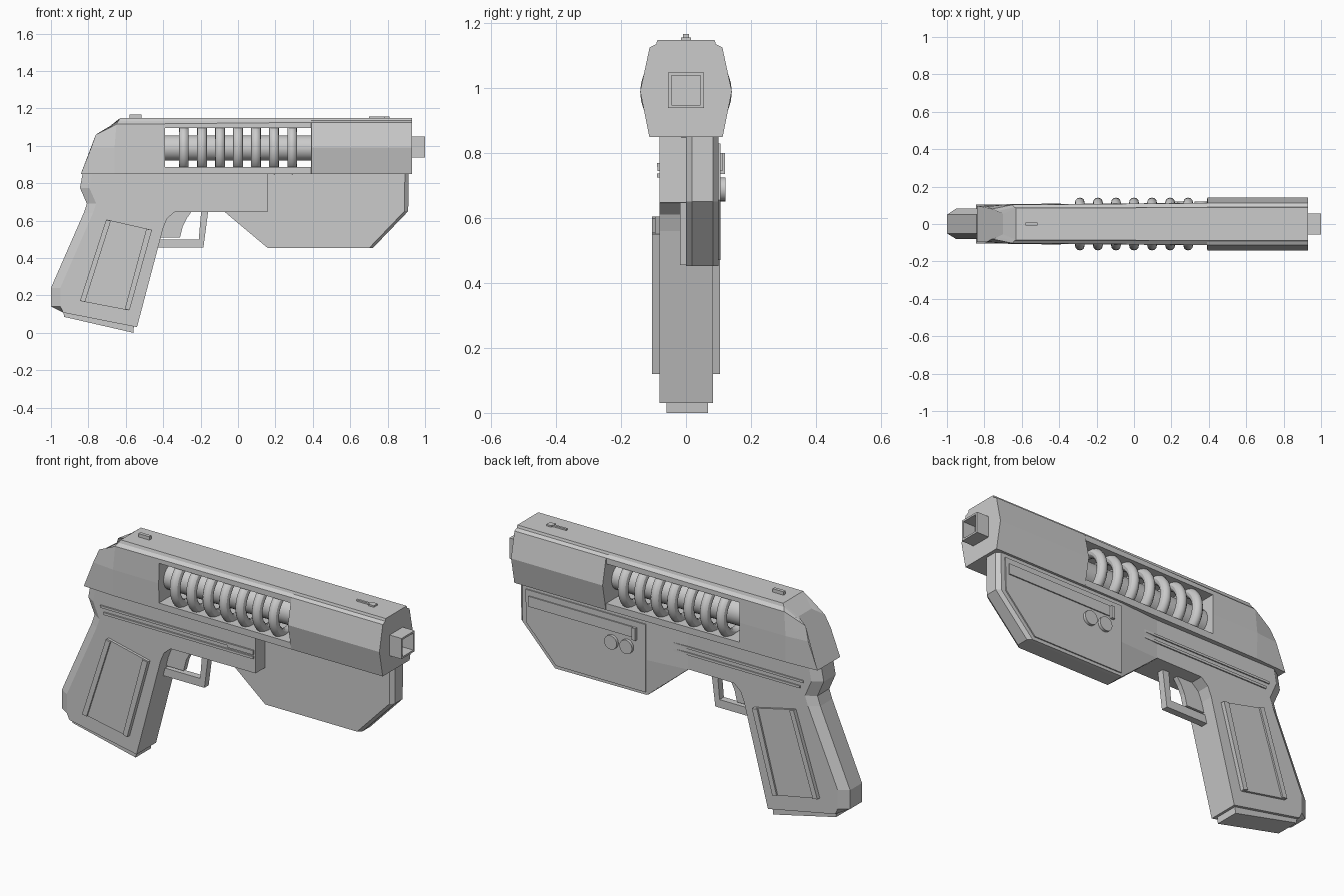
import bpy, bmesh
from math import pi

if "Cube" in bpy.data.objects:
    bpy.data.objects.remove(bpy.data.objects["Cube"])


def loft(name, rings):
    """Skin a list of equal-length closed 3D rings and cap both ends."""
    bm = bmesh.new()
    vs = [[bm.verts.new(p) for p in r] for r in rings]
    n = len(rings[0])
    for a, b in zip(vs, vs[1:]):
        for i in range(n):
            j = (i + 1) % n
            bm.faces.new((a[i], a[j], b[j], b[i]))
    bm.faces.new(vs[0])
    bm.faces.new(vs[-1])
    bmesh.ops.recalc_face_normals(bm, faces=bm.faces)
    me = bpy.data.meshes.new(name)
    bm.to_mesh(me)
    bm.free()
    ob = bpy.data.objects.new(name, me)
    bpy.context.collection.objects.link(ob)
    return ob


def plate(name, pts, y0, y1):
    """Extrude an x/z outline between two y values."""
    return loft(name, [[(x, y, z) for x, z in pts] for y in (y0, y1)])


def box(name, x0, x1, y0, y1, z0, z1):
    return plate(name, [(x0, z0), (x1, z0), (x1, z1), (x0, z1)], y0, y1)


def cut(ob, cutter):
    cutter.hide_render = True
    m = ob.modifiers.new("cut", 'BOOLEAN')
    m.operation, m.solver, m.object = 'DIFFERENCE', 'EXACT', cutter
    bpy.context.view_layer.objects.active = ob
    bpy.ops.object.modifier_apply(modifier=m.name)
    bpy.data.objects.remove(cutter)


def cross_ring(half):
    """Mirror (x, y, z) points of one side into a full cross-section."""
    return half + [(x, -y, z) for x, y, z in reversed(half)]


def section(x, low, mid, high):
    return cross_ring([(x, low, .85), (x, mid, .99), (x, high, 1.125), (x, .092, 1.135), (x, .088, 1.148)])


# Slide: sloped rear, slim middle, wider hexagonal nose
slide = loft("slide", [
    cross_ring([(-.84, .095, .85), (-.785, .095, .99), (-.76, .08, 1.06), (-.73, .07, 1.07), (-.70, .055, 1.085)]),
    cross_ring([(-.66, .105, .85), (-.66, .107, .99), (-.65, .103, 1.115), (-.64, .09, 1.132), (-.63, .085, 1.148)]),
    section(.39, .113, .115, .112),
    section(.392, .113, .141, .112),
    section(.93, .113, .141, .112)])
cut(slide, box("window_cutter", -.39, .39, -.3, .3, .885, 1.095))

# Square muzzle with a hollow bore
muzzle = box("muzzle", .90, 1.0, -.055, .055, .938, 1.048)
cut(muzzle, box("bore_cutter", .92, 1.1, -.045, .045, .948, 1.038))

# Coil core and rings in the window
bpy.ops.mesh.primitive_cylinder_add(vertices=24, radius=.068, depth=.82, location=(0, 0, .988), rotation=(0, pi / 2, 0))
bpy.context.object.name = "coil_core"
bpy.ops.object.shade_smooth_by_angle()
for i in range(7):
    bpy.ops.mesh.primitive_torus_add(major_segments=32, minor_segments=12, major_radius=.115, minor_radius=.026,
                                     location=((i - 3) * .0965, 0, .988), rotation=(0, pi / 2, 0))
    bpy.context.object.name = f"coil_ring_{i + 1}"
    bpy.ops.object.shade_smooth_by_angle()

# Sights
box("rear_sight", -.58, -.515, -.009, .009, 1.14, 1.166)
box("front_sight", .70, .81, -.006, .006, 1.14, 1.156)
box("front_sight_post", .78, .81, -.016, .016, 1.14, 1.156)

# Frame and grip in one outline, back edges chamfered
back = [(-.83, .855), (-.845, .775), (-.808, .69), (-.825, .64), (-1.0, .24), (-1.0, .14)]
front = [(-.935, .108), (-.54, .03), (-.40, .56), (-.38, .61), (-.34, .645), (.16, .648), (.16, .855)]
loft("frame_and_grip", [[(x + s, y, z) for x, z in back] + [(x, y, z) for x, z in front]
                        for y, s in ((-.081, .05), (-.05, 0), (.05, 0), (.083, .05))])
plate("grip_base", [(-.935, .12), (-.93, .085), (-.56, .0), (-.555, .05)], -.06, .068)

# Grip panels with raised edges, and side rails on both sides
for side, s in (("right", -1), ("left", 1)):
    plate(f"grip_panel_{side}", [(-.70, .605), (-.46, .55), (-.585, .12), (-.845, .17)], s * .07, s * .095)
    plate(f"panel_rear_rim_{side}", [(-.705, .605), (-.68, .598), (-.818, .166), (-.845, .17)], s * .07, s * .104)
    plate(f"panel_front_rim_{side}", [(-.49, .555), (-.46, .55), (-.58, .12), (-.605, .127)], s * .07, s * .104)
    box(f"rail_upper_{side}", -.75, .15, s * .07, s * .089, .757, .769)
    box(f"rail_lower_{side}", -.73, .15, s * .07, s * .089, .724, .737)
    box(f"rail_block_{side}", .0, .15, s * .07, s * .087, .745, .762)

# Trigger and guard
plate("trigger", [(-.42, .51), (-.31, .51), (-.295, .57), (-.275, .61), (-.24, .66), (-.36, .66)], -.014, .014)
plate("trigger_guard", [(-.43, .455), (-.185, .455), (-.158, .66), (-.196, .66), (-.21, .498), (-.42, .498)], -.018, .018)


# Under-barrel housing: offset to the left, rear tapering into the frame
def housing_ring(y, inset, rear):
    r = [(-.07, .855), (-.07, .645), (.16, .452)] if not rear else [(.16, .855), (.16, .64), (.163, .455)]
    nose = [(.72, .452), (.91, .65), (.912, .855)]
    return [(x, y, z) for x, z in r] + [(x - inset, y, z) for x, z in nose]


loft("housing", [housing_ring(0, .02, False), housing_ring(.018, 0, False),
                 housing_ring(.083, 0, False), housing_ring(.1, .02, True)])
plate("housing_panel", [(.165, .83), (.165, .47), (.69, .47), (.865, .655), (.87, .83)], .09, .106)
box("housing_strip", .24, .85, .09, .112, .745, .80)
box("housing_latch", .215, .235, .09, .12, .735, .80)
for i, x in enumerate((.27, .36)):
    bpy.ops.mesh.primitive_cylinder_add(vertices=20, radius=.037, depth=.03, location=(x, .106, .688), rotation=(pi / 2, 0, 0))
    bpy.context.object.name = f"housing_button_{i + 1}"
    bpy.ops.object.shade_smooth_by_angle()
